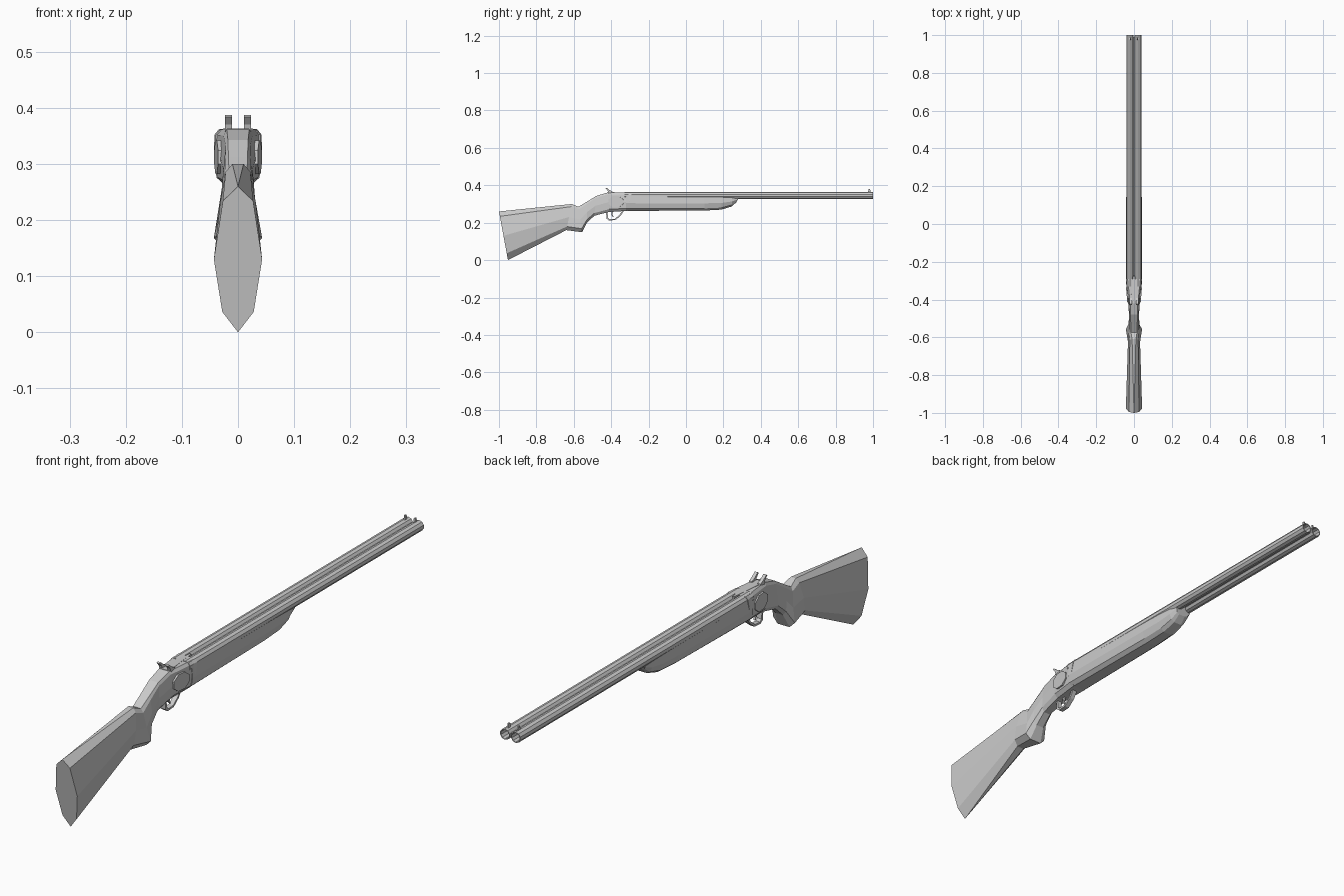
import bpy, bmesh, math
from mathutils import Vector

if "Cube" in bpy.data.objects:
    bpy.data.objects.remove(bpy.data.objects["Cube"])


def finish(name, bm):
    bmesh.ops.remove_doubles(bm, verts=bm.verts, dist=0.0003)
    bmesh.ops.recalc_face_normals(bm, faces=bm.faces)
    me = bpy.data.meshes.new(name)
    bm.to_mesh(me)
    bm.free()
    ob = bpy.data.objects.new(name, me)
    bpy.context.collection.objects.link(ob)
    return ob


def loft(name, stations, fractions):
    """Each station: top (y,z), bottom (y,z), half widths at the fractions going down."""
    bm = bmesh.new()
    rings = []
    for top, bot, widths in stations:
        a, b = Vector((0, *top)), Vector((0, *bot))
        side = [a.lerp(b, t) + Vector((w, 0, 0)) for t, w in zip(fractions, widths)]
        pts = side + [Vector((-p.x, p.y, p.z)) for p in reversed(side)]
        rings.append([bm.verts.new(p) for p in pts])
    n = len(rings[0])
    for r, s in zip(rings, rings[1:]):
        for i in range(n):
            j = (i + 1) % n
            bm.faces.new((r[i], r[j], s[j], s[i]))
    bm.faces.new(rings[0])
    bm.faces.new(rings[-1])
    return finish(name, bm)


def extrude_yz(name, pts, x, thick):
    """Flat side profile given thickness across x."""
    bm = bmesh.new()
    a = [bm.verts.new((x - thick / 2, y, z)) for y, z in pts]
    b = [bm.verts.new((x + thick / 2, y, z)) for y, z in pts]
    bm.faces.new(a)
    bm.faces.new(b)
    for i in range(len(pts)):
        j = (i + 1) % len(pts)
        bm.faces.new((a[i], a[j], b[j], b[i]))
    return finish(name, bm)


def tube(name, x, z, y0, y1, r_out, r_in, sides=10):
    """Hollow barrel: outer wall, muzzle rim and bore."""
    bm = bmesh.new()
    rings = []
    for y, r in ((y0, r_in), (y0, r_out), (y1, r_out), (y1, r_in)):
        rings.append([bm.verts.new((x + r * math.cos((i + .5) * math.tau / sides), y,
                                    z + r * math.sin((i + .5) * math.tau / sides)))
                      for i in range(sides)])
    for k in range(4):
        r, s = rings[k], rings[(k + 1) % 4]
        for i in range(sides):
            j = (i + 1) % sides
            bm.faces.new((r[i], r[j], s[j], s[i]))
    return finish(name, bm)


# Butt stock, pistol grip and receiver as one faceted body
loft("stock_and_receiver", [
    ((-1.0, .26), (-.952, .0), (0, .027, .043, .028, 0)),
    ((-.61, .30), (-.64, .16), (.010, .022, .032, .030, .014)),
    ((-.575, .285), (-.555, .149), (.016, .024, .032, .043, .024)),
    ((-.53, .312), (-.53, .20), (.017, .023, .029, .028, .015)),
    ((-.48, .343), (-.49, .237), (.018, .022, .026, .024, .014)),
    ((-.42, .361), (-.41, .258), (.020, .026, .031, .029, .018)),
    ((-.29, .362), (-.31, .263), (.034, .042, .043, .038, .025)),
], (0, .1, .5, .86, 1))

# Fore-end under the barrels
loft("fore_end", [
    ((-.32, .345), (-.32, .263), (.040, .043, .038, .024)),
    ((.10, .342), (.10, .265), (.039, .042, .034, .020)),
    ((.19, .341), (.19, .270), (.038, .040, .032, .018)),
    ((.245, .340), (.245, .287), (.036, .037, .029, .016)),
    ((.285, .338), (.27, .310), (.032, .031, .024, .013)),
], (0, .5, .85, 1))

# Tang wedge running forward between the barrels
loft("top_tang", [
    ((-.42, .363), (-.42, .33), (.020, .022)),
    ((-.27, .362), (-.27, .33), (.003, .003)),
], (0, 1))

# Rib joining the barrels
loft("barrel_rib", [
    ((-.30, .352), (-.30, .338), (.006, .006)),
    ((.99, .352), (.99, .338), (.006, .006)),
], (0, 1))

for s, tag in ((-1, "left"), (1, "right")):
    # Barrel and front bead
    tube("barrel_" + tag, s * .0215, .345, -.33, 1.0, .0195, .0165)
    extrude_yz("front_sight_" + tag, [(.973, .36), (.976, .379), (.984, .379), (.988, .36)],
               s * .0195, .005)
    # Hammer
    extrude_yz("hammer_" + tag, [(-.412, .35), (-.418, .370), (-.430, .384), (-.424, .387),
                                 (-.408, .374), (-.392, .366), (-.388, .35)], s * .017, .012)
    # Octagonal lock plate following the receiver taper
    plate = extrude_yz("lock_plate_" + tag,
                       [(.043 * math.cos((i + .5) * math.tau / 8),
                         .032 * math.sin((i + .5) * math.tau / 8)) for i in range(8)], 0, .010)
    plate.location = (s * .034, -.375, .312)
    plate.rotation_euler = (0, 0, -s * math.radians(5))

# Trigger guard loop, swept as a closed strip
outer = [(-.428, .262), (-.425, .222), (-.412, .212), (-.378, .214), (-.350, .236), (-.330, .266)]
inner = [(-.420, .262), (-.417, .227), (-.409, .219), (-.381, .221), (-.356, .241), (-.340, .266)]
extrude_yz("trigger_guard", outer + inner[::-1], 0, .018)

# Trigger
extrude_yz("trigger", [(-.398, .265), (-.400, .243), (-.391, .230), (-.388, .232),
                       (-.393, .245), (-.386, .265)], 0, .007)
